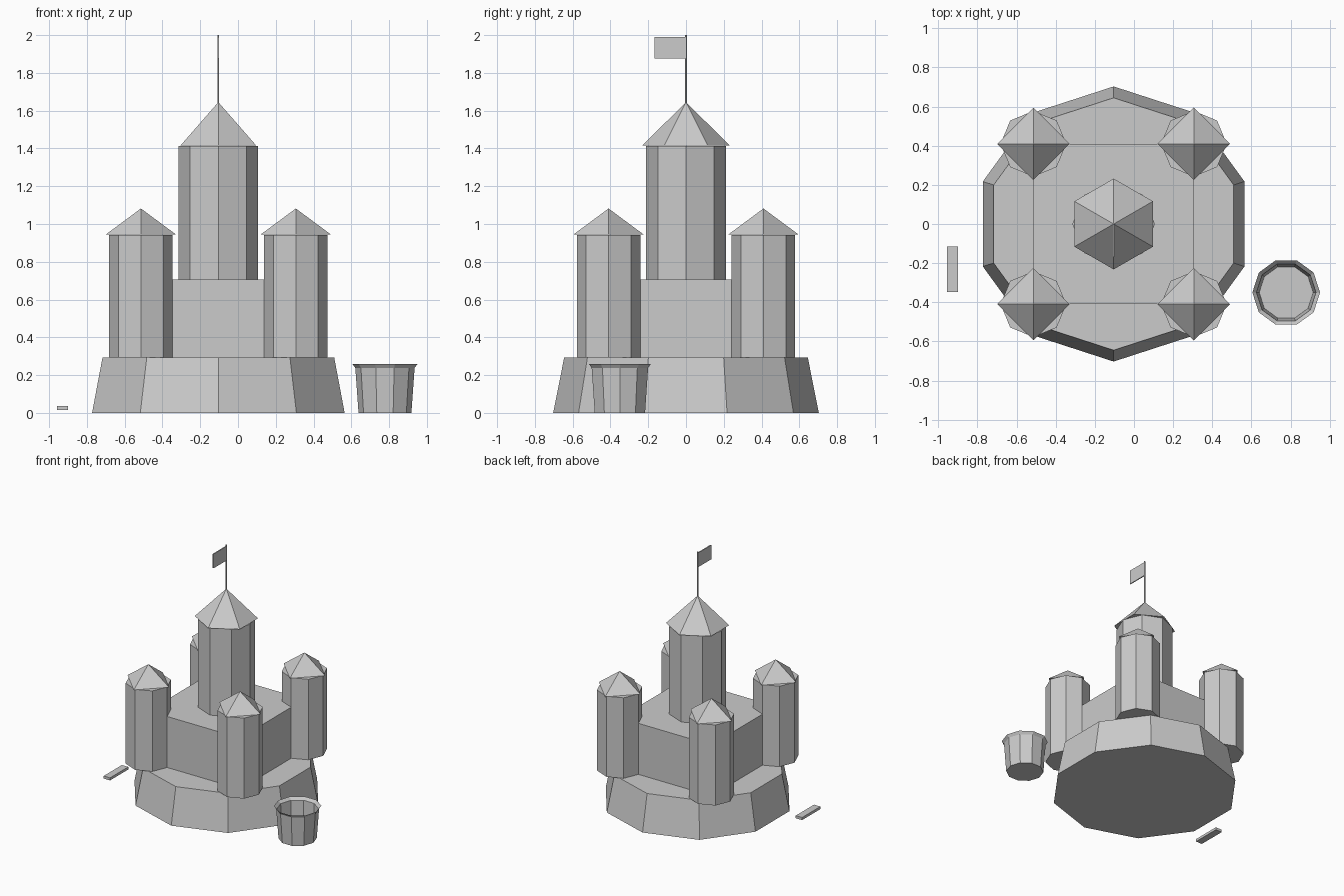
import bpy, bmesh, math

cube = bpy.data.objects.get("Cube")
if cube:
    bpy.data.objects.remove(cube, do_unlink=True)

stone = bpy.data.materials.new("light grey")
stone.use_nodes = True
grey = (0.6, 0.6, 0.6, 1)
stone.diffuse_color = grey
stone.node_tree.nodes["Principled BSDF"].inputs["Base Color"].default_value = grey


def add_object(name, bm):
    bmesh.ops.recalc_face_normals(bm, faces=bm.faces)
    mesh = bpy.data.meshes.new(name)
    bm.to_mesh(mesh)
    bm.free()
    mesh.materials.append(stone)
    obj = bpy.data.objects.new(name, mesh)
    bpy.context.collection.objects.link(obj)
    return obj


def lathe(name, centre, sides, profile, start=90):
    """Flat-sided solid from (radius, height) rings; radius 0 makes a tip."""
    bm = bmesh.new()
    rings = []
    for radius, z in profile:
        angles = [math.radians(start + 360 * i / sides) for i in range(sides)]
        rings.append([bm.verts.new((centre[0] + radius * math.cos(a),
                                    centre[1] + radius * math.sin(a), z)) for a in angles])
    for low, high in zip(rings, rings[1:]):
        for i in range(sides):
            j = (i + 1) % sides
            bm.faces.new((low[i], low[j], high[j], high[i]))
    bm.faces.new(rings[0])
    bm.faces.new(rings[-1])
    bmesh.ops.remove_doubles(bm, verts=bm.verts, dist=0.0001)
    return add_object(name, bm)


def box(name, low, high):
    bm = bmesh.new()
    bmesh.ops.create_cube(bm, size=1)
    for v in bm.verts:
        v.co = [high[k] if v.co[k] > 0 else low[k] for k in range(3)]
    return add_object(name, bm)


CX = -0.104          # castle centre
BASE_TOP, KEEP_TOP = 0.293, 0.705
HALF = 0.41          # half width of the keep

# Sloped mound and square keep
lathe("base_mound", (CX, 0), 10, [(0.703, 0), (0.645, BASE_TOP)])
box("keep", (CX - HALF, -HALF, BASE_TOP), (CX + HALF, HALF, KEEP_TOP))

# Corner towers with four-sided roofs
for side, sx in (("left", 1), ("right", -1)):
    for end, sy in (("front", -1), ("back", 1)):
        spot = (CX + sx * HALF, sy * HALF)
        lathe(f"{end}_{side}_tower", spot, 8, [(0.168, BASE_TOP), (0.168, 0.943)])
        lathe(f"{end}_{side}_roof", spot, 4, [(0.185, 0.945), (0, 1.082)])

# Central tower with six-sided roof
lathe("main_tower", (CX, 0), 8, [(0.211, KEEP_TOP), (0.211, 1.413)])
lathe("main_roof", (CX, 0), 6, [(0.232, 1.415), (0, 1.645)])

# Flagpole and flag
lathe("flagpole", (CX, 0), 6, [(0.005, 1.62), (0.005, 2)])
box("flag", (CX - 0.004, -0.168, 1.875), (CX + 0.004, 0, 1.99))

# Hollow bucket with a flared lip
lathe("bucket", (0.778, -0.35), 10,
      [(0.14, 0), (0.157, 0.238), (0.173, 0.26), (0.152, 0.238), (0.138, 0.015)], start=0)

# Small loose stick
box("stick", (-0.957, -0.347, 0.016), (-0.9, -0.115, 0.037))
